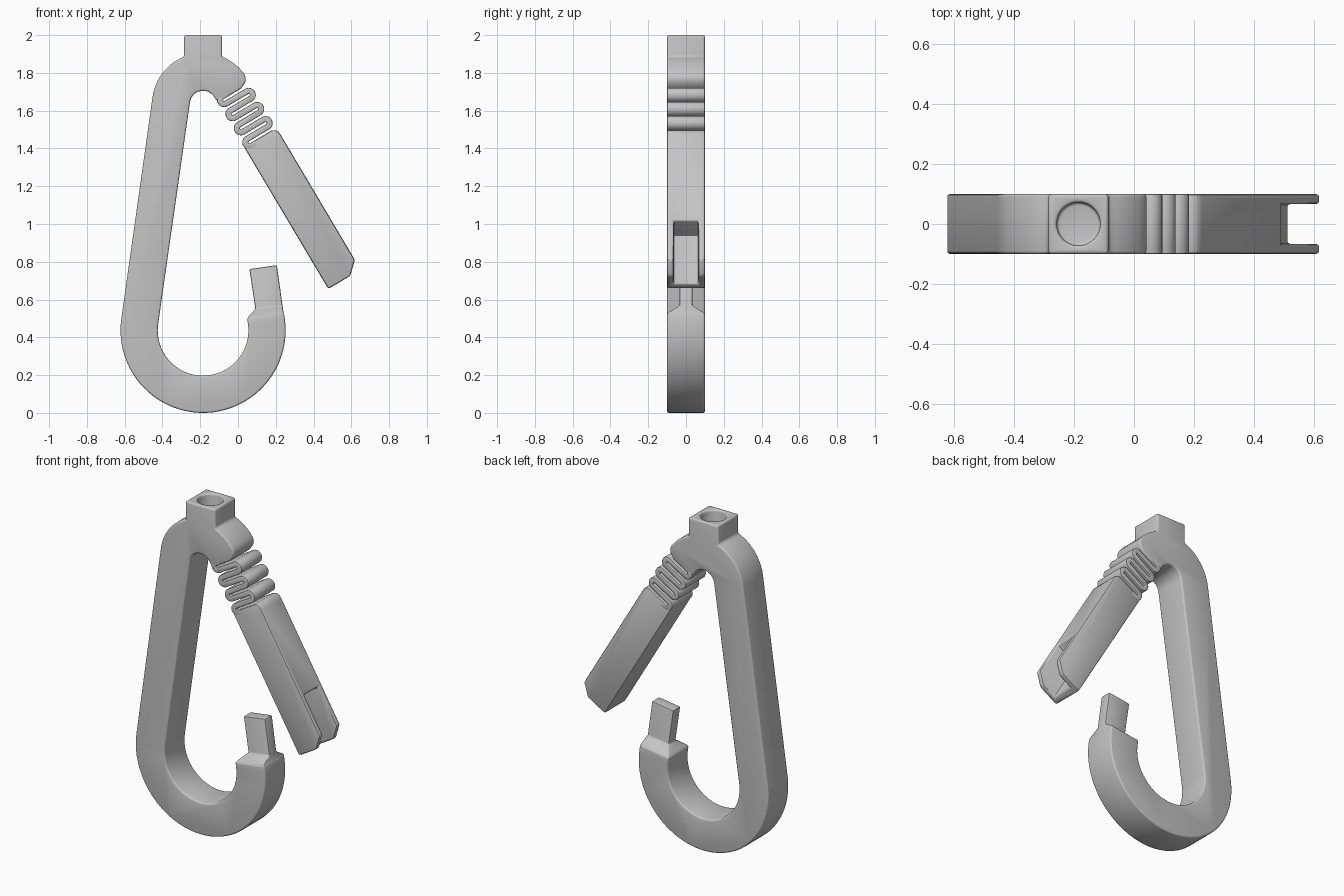
import bpy, bmesh
from math import sin, cos, radians, pi
from mathutils import Vector, Matrix

if "Cube" in bpy.data.objects:
    bpy.data.objects.remove(bpy.data.objects["Cube"])

grey = bpy.data.materials.new("plain_grey")
grey.use_nodes = True
COLOUR = (0.55, 0.55, 0.55, 1)
grey.diffuse_color = COLOUR
grey.node_tree.nodes["Principled BSDF"].inputs["Base Color"].default_value = COLOUR

HALF = 0.1                      # half thickness front to back
LEAN = radians(30.7)            # lean of the open gate
SLANT = 8                       # slant of the body's long arm, degrees
LOW, HIGH = (-0.185, 0.437), (-0.185, 1.635)   # centres of the two bends


def arc(centre, radius, start, end, steps):
    """Points on an arc, angles in degrees."""
    angles = [radians(start + (end - start) * i / steps) for i in range(steps + 1)]
    return [(centre[0] + radius * cos(a), centre[1] + radius * sin(a)) for a in angles]


def along_gate(s, n):
    """From gate coordinates (along, across) to x, z."""
    return (s * sin(LEAN) + n * cos(LEAN), n * sin(LEAN) - s * cos(LEAN))


def at_tip(u, t):
    """From hook end coordinates (outward, forward) to x, z."""
    a = radians(SLANT)
    return (LOW[0] + u * cos(a) - t * sin(a), LOW[1] + u * sin(a) + t * cos(a))


def make_object(name, bm):
    bmesh.ops.recalc_face_normals(bm, faces=bm.faces)
    mesh = bpy.data.meshes.new(name)
    bm.to_mesh(mesh)
    bm.free()
    mesh.materials.append(grey)
    obj = bpy.data.objects.new(name, mesh)
    bpy.context.collection.objects.link(obj)
    return obj


def extrude(name, outline, half=HALF):
    """Solid from an x, z outline, extruded front to back."""
    bm = bmesh.new()
    face = bm.faces.new([bm.verts.new((x, -half, z)) for x, z in outline])
    result = bmesh.ops.extrude_face_region(bm, geom=[face])
    verts = [v for v in result["geom"] if isinstance(v, bmesh.types.BMVert)]
    bmesh.ops.translate(bm, verts=verts, vec=(0, 2 * half, 0))
    return make_object(name, bm)


def finish(obj, width, cutter=None, segments=3):
    """Cut, round the edges, apply, and shade smooth."""
    bpy.ops.object.select_all(action="DESELECT")
    bpy.context.view_layer.objects.active = obj
    obj.select_set(True)
    if cutter:
        cut = obj.modifiers.new("cut", "BOOLEAN")
        cut.operation, cut.object, cut.solver = "DIFFERENCE", cutter, "EXACT"
        bpy.ops.object.modifier_apply(modifier="cut")
        bpy.data.objects.remove(cutter)
    bevel = obj.modifiers.new("round", "BEVEL")
    bevel.width, bevel.segments = width, segments
    bevel.limit_method, bevel.angle_limit = "ANGLE", radians(35)
    bpy.ops.object.modifier_apply(modifier="round")
    bpy.ops.object.shade_smooth_by_angle(angle=radians(35))


# Hook body with the square stub on top
outline = [at_tip(0.437, 0.035)]
outline += arc(LOW, 0.437, SLANT, -180 - SLANT, 56)
outline += arc(HIGH, 0.27, 180 - SLANT, 111.7, 12)
outline += [(-0.285, 2), (-0.085, 2)]
outline += arc(HIGH, 0.27, 68.3, 36, 6)
outline += [(0.041, 1.775), (0.04, 1.755), (0.031, 1.738)]
outline += [along_gate(-1.4675, n) for n in (0.89, 0.785)]
outline += [along_gate(-1.476, 0.763)]
outline += arc(HIGH, 0.07, 15, 180 - SLANT, 18)
outline += arc(LOW, 0.24, -180 - SLANT, SLANT, 48)
outline += [at_tip(0.24, 0.035)]
body = extrude("hook_body", outline)

# Blind round hole in the stub
bm = bmesh.new()
bmesh.ops.create_cone(bm, cap_ends=True, segments=40, radius1=0.072, radius2=0.072,
                      depth=0.2, matrix=Matrix.Translation((LOW[0], 0, 2)))
hole = make_object("hole_cutter", bm)
hole.hide_render = True
finish(body, 0.012, hole)

# Latch tip: stacked rectangles flaring down to the hook end
bm = bmesh.new()
rings = []
for t, inner, half in ((0.02, 0.243, 0.095), (0.035, 0.243, 0.095),
                       (0.072, 0.29, 0.035), (0.287, 0.288, 0.035)):
    ring = []
    for u, y in ((inner, -half), (0.435, -half), (0.435, half), (inner, half)):
        x, z = at_tip(u, t)
        ring.append(bm.verts.new((x, y, z)))
    rings.append(ring)
for a, b in zip(rings, rings[1:]):
    for i in range(4):
        j = (i + 1) % 4
        bm.faces.new((a[i], a[j], b[j], b[i]))
bm.faces.new(rings[0])
bm.faces.new(rings[-1])
finish(make_object("latch_tip", bm), 0.008, segments=2)

# Folded spring: a band zigzagging between the body and the gate
PITCH, BAND, FIRST = 0.0435, 0.016, -1.4835
NEAR, FAR = 0.783, 0.908
path = [(FIRST, NEAR + 0.03)]
for k in range(7):
    middle = FIRST + PITCH * (k + 0.5)
    side, edge = (-1, NEAR) if k % 2 == 0 else (1, FAR)
    for i in range(13):
        a = pi * i / 12
        path.append((middle - PITCH / 2 * cos(a), edge + side * PITCH / 2 * sin(a)))
path.append((FIRST + 7 * PITCH, NEAR + 0.03))
points = [Vector(p) for p in path]
left, right = [], []
for i, p in enumerate(points):
    ahead = points[min(i + 1, len(points) - 1)] - points[max(i - 1, 0)]
    ahead.normalize()
    # straight runs meet the bends square
    if i in (0, len(points) - 1) or (i - 1) % 13 in (0, 12):
        ahead = Vector((0, 1 if ahead.y > 0 else -1))
    offset = Vector((-ahead.y, ahead.x)) * BAND
    left.append(along_gate(*(p + offset)))
    right.append(along_gate(*(p - offset)))
finish(extrude("folded_spring", left + right[::-1]), 0.006, segments=2)

# Gate bar with a pocket open to its outer side and end
gate = extrude("gate_bar", [along_gate(*p) for p in (
    (-1.195, 0.746), (-1.195, 0.915), (-1.189, 0.932), (-1.172, 0.944),
    (-1.15, 0.946), (-0.381, 0.946), (-0.32, 0.881), (-0.32, 0.746))])
pocket = extrude("pocket_cutter", [along_gate(*p) for p in (
    (-0.624, 0.79), (-0.624, 1.1), (-0.2, 1.1), (-0.2, 0.79))], half=0.066)
pocket.hide_render = True
finish(gate, 0.011, pocket, segments=2)
